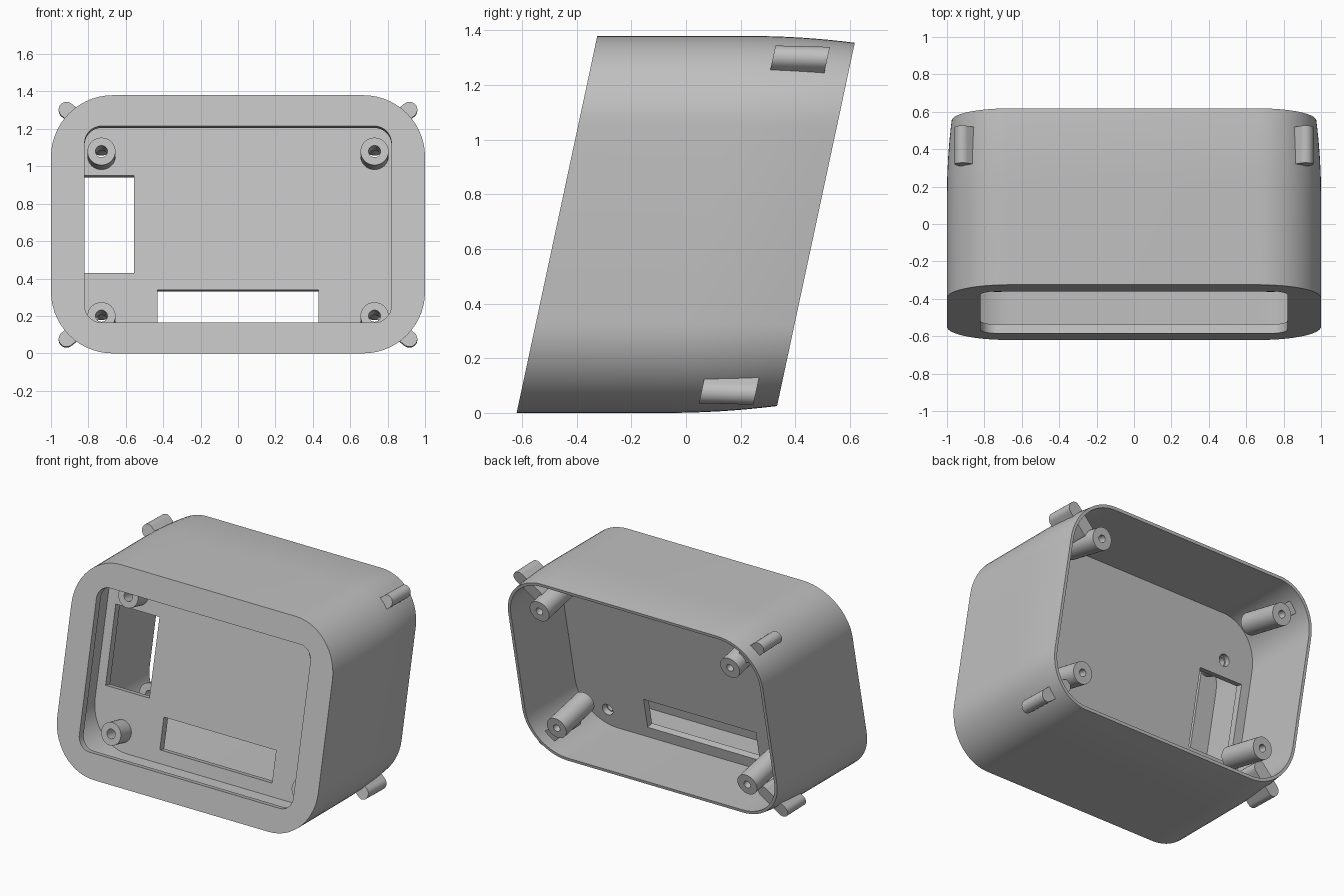
import bpy, bmesh
from math import sin, cos, pi, atan2

if "Cube" in bpy.data.objects:
    bpy.data.objects.remove(bpy.data.objects["Cube"])

LEAN = 0.214      # backward lean of the front and back planes
FRONT = -0.62     # front plane at z = 0
DRIFT = -0.2045   # height change per depth for parts square to the front plane
HEIGHT = 1.38
MID = HEIGHT / 2
DEPTH = 0.948
PANEL = (0.35, 0.40)

grey = bpy.data.materials.new("light grey plastic")
grey.use_nodes = True
grey.diffuse_color = (0.53, 0.53, 0.53, 1)
grey.node_tree.nodes["Principled BSDF"].inputs["Base Color"].default_value = grey.diffuse_color


def arc(cx, cz, r, start, end, n):
    return [(cx + r * cos(start + (end - start) * i / n),
             cz + r * sin(start + (end - start) * i / n)) for i in range(n + 1)]


def rounded(hx, hz, r, n=14):
    """Rounded rectangle about the middle of the case."""
    pts = []
    for q, (sx, sz) in enumerate([(1, 1), (-1, 1), (-1, -1), (1, -1)]):
        pts += arc(sx * (hx - r), MID + sz * (hz - r), r, q * pi / 2, (q + 1) * pi / 2, n)
    return pts


def circle(cx, cz, r):
    return [(x, cz + (z - cz) * 0.978) for x, z in arc(cx, cz, r, 0, 2 * pi, 32)[:-1]]


def capsule(a, b, r):
    t = atan2(b[1] - a[1], b[0] - a[0])
    return arc(*b, r, t - pi / 2, t + pi / 2, 12) + arc(*a, r, t + pi / 2, t + 3 * pi / 2, 12)


def rectangle(x0, x1, z0, z1):
    return [(x0, z0), (x1, z0), (x1, z1), (x0, z1)]


def loft(name, rings, ring_shaped=False):
    """Join rings of (profile, depth behind front plane, height shift)."""
    bm = bmesh.new()
    loops = [[bm.verts.new((x, FRONT + LEAN * (z + dz) + w, z + dz)) for x, z in prof]
             for prof, w, dz in rings]
    pairs = list(zip(loops, loops[1:]))
    if ring_shaped:
        pairs.append((loops[-1], loops[0]))
    else:
        bm.faces.new(loops[0])
        bm.faces.new(loops[-1])
    for a, b in pairs:
        for i in range(len(a)):
            j = (i + 1) % len(a)
            bm.faces.new((a[i], a[j], b[j], b[i]))
    bmesh.ops.recalc_face_normals(bm, faces=bm.faces)
    mesh = bpy.data.meshes.new(name)
    bm.to_mesh(mesh)
    bm.free()
    mesh.materials.append(grey)
    obj = bpy.data.objects.new(name, mesh)
    bpy.context.collection.objects.link(obj)
    return obj


def select(obj):
    bpy.ops.object.select_all(action='DESELECT')
    obj.select_set(True)
    bpy.context.view_layer.objects.active = obj


def smooth(obj):
    select(obj)
    bpy.ops.object.shade_smooth_by_angle(angle=0.6)


def prism(name, prof, w0, w1, drift=DRIFT):
    return loft(name, [(prof, w0, 0), (prof, w1, drift * (w1 - w0))])


def tube(name, x, z, r, bore, w0, w1):
    """Hollow post square to the front plane; z is its height at w0."""
    dz = DRIFT * (w1 - w0)
    big, small = circle(x, z, r), circle(x, z, bore)
    smooth(loft(name, [(small, w0, 0), (big, w0, 0), (big, w1, dz), (small, w1, dz)], True))


def shell_ring(inset):
    return rounded(1 - inset, MID - inset, 0.33 - inset)


# Case: front frame, outer wall curving in at the back, and hollow inside
LIP = 0.05
opening = rounded(0.82, 0.525, 0.09)
rings = [(opening, 0, 0), (shell_ring(0), 0, 0)]
for i in range(9):
    t = i / 8
    rings.append((shell_ring(0.025 * t * t), 0.55 + (DEPTH - 0.55) * t, 0))
rings += [(shell_ring(0.045), DEPTH, 0), (shell_ring(0.045), LIP, 0),
          (opening, LIP, DRIFT * LIP)]
smooth(loft("case_shell", rings, True))

# Inner panel with a window, a slot and four screw holes
panel = prism("inner_panel", shell_ring(0.042), *PANEL, drift=0)
TIP = 0.23
cuts = [rectangle(-0.89, -0.555, 0.43, 0.95), rectangle(-0.43, 0.43, 0.13, 0.34)]
cutters = [prism("panel_cutter", c, PANEL[0], PANEL[1] + 0.05) for c in cuts]
for c in cutters:
    for v in c.data.vertices:
        if v.index < 4:
            v.co.y -= 0.05
            v.co.z += 0.0102
for x in (-0.73, 0.73):
    for z in (0.2, 1.08):
        cutters.append(prism("hole_cutter", circle(x, z + DRIFT * 0.07, 0.04), TIP + 0.07, 0.45))
for c in cutters:
    c.hide_render = True
    mod = panel.modifiers.new("cut", 'BOOLEAN')
    mod.operation = 'DIFFERENCE'
    mod.solver = 'EXACT'
    mod.object = c
    select(panel)
    bpy.ops.object.modifier_apply(modifier=mod.name)
    bpy.data.objects.remove(c)
smooth(panel)

# Posts and corner catches, repeated in each corner
BACK_START, BACK_TIP = 0.62, 0.94
for sx, side in ((1, "left"), (-1, "right")):
    for sz, level in ((1, "upper"), (-1, "lower")):
        tag = level + "_" + side
        tube("front_post_" + tag, sx * 0.73, 0.64 + sz * 0.44, 0.075, 0.032, TIP, PANEL[0] + 0.01)
        tip_z = MID + sz * 0.44
        tube("back_post_" + tag, sx * 0.73, tip_z - DRIFT * (BACK_TIP - BACK_START),
             0.074, 0.025, BACK_START, BACK_TIP)
        inner, outer = (sx * 0.79, MID + sz * 0.51), (sx * 0.917, MID + sz * 0.613)
        smooth(prism("corner_catch_" + tag, capsule(inner, outer, 0.042), 0.66, 0.86, -0.025))
